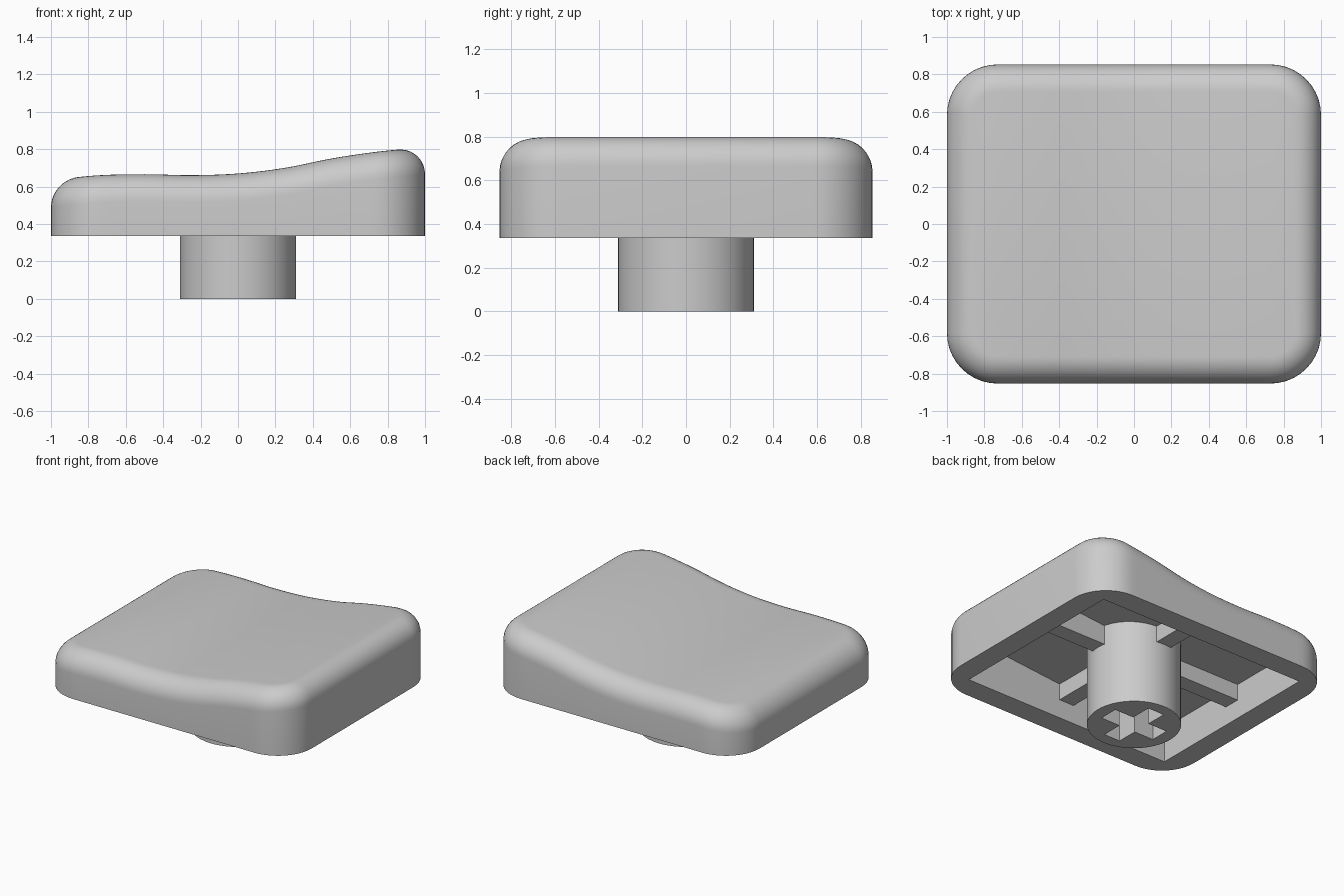
import bpy, bmesh, math

if "Cube" in bpy.data.objects:
    bpy.data.objects.remove(bpy.data.objects["Cube"])

HX, HY, BASE = 1.0, 0.853, 0.335      # half sizes and underside of the cap
CORNER, FILLET = 0.27, 0.145          # plan corner and top edge radii
TOP = [0.635, 0.66, 0.666, 0.661, 0.67, 0.70, 0.75, 0.787, 0.81]

grey = bpy.data.materials.new("light_grey_plastic")
grey.use_nodes = True
color = (0.6, 0.6, 0.6, 1)
grey.diffuse_color = color
grey.node_tree.nodes["Principled BSDF"].inputs["Base Color"].default_value = color


def top_height(x):
    """Smooth curve through the evenly spaced top heights."""
    t = (x + HX) / (2 * HX) * (len(TOP) - 1)
    i = max(0, min(int(t), len(TOP) - 2))
    f = t - i
    b, c = TOP[i], TOP[i + 1]
    a = TOP[i - 1] if i > 0 else 2 * b - c
    d = TOP[i + 2] if i + 2 < len(TOP) else 2 * c - b
    return b + f / 2 * (c - a + f * (2*a - 5*b + 4*c - d + f * (3*(b - c) + d - a)))


def make_object(name, bm):
    bmesh.ops.recalc_face_normals(bm, faces=bm.faces[:])
    mesh = bpy.data.meshes.new(name)
    bm.to_mesh(mesh)
    bm.free()
    mesh.materials.append(grey)
    obj = bpy.data.objects.new(name, mesh)
    bpy.context.collection.objects.link(obj)
    return obj


def box(name, x, y, z0, z1):
    """Box centred on the z axis with half sizes x and y."""
    bm = bmesh.new()
    bmesh.ops.create_cube(bm, size=2)
    for v in bm.verts:
        v.co = (v.co.x * x, v.co.y * y, z1 if v.co.z > 0 else z0)
    return make_object(name, bm)


def cut(obj, cutters):
    """Subtract the cutters, bake the result and remove them."""
    for c in cutters:
        c.hide_render = True
        mod = obj.modifiers.new("cut", 'BOOLEAN')
        mod.operation, mod.solver, mod.object = 'DIFFERENCE', 'EXACT', c
    bpy.context.view_layer.update()
    graph = bpy.context.evaluated_depsgraph_get()
    mesh = bpy.data.meshes.new_from_object(obj.evaluated_get(graph))
    obj.modifiers.clear()
    obj.data = mesh
    for c in cutters:
        bpy.data.objects.remove(c)


def smooth(obj):
    bpy.ops.object.select_all(action='DESELECT')
    obj.select_set(True)
    bpy.context.view_layer.objects.active = obj
    bpy.ops.object.shade_smooth_by_angle(angle=math.radians(35))


def half_outline(inset):
    """Front half of the rounded rectangle, from left to right."""
    cx, cy, r = HX - CORNER, HY - CORNER, CORNER - inset
    arc, side = 10, 32
    pts = []
    for i in range(arc + 1):
        a = math.pi / 2 * i / arc
        pts.append((-cx - r * math.cos(a), -cy - r * math.sin(a)))
    right = [(-x, y) for x, y in reversed(pts)]
    line = [(cx * (2 * i / side - 1), -cy - r) for i in range(1, side)]
    return pts + line + right


# Cap shell: stacked outlines, rounded over to the curved top
bm = bmesh.new()


def ring(inset, height):
    half = half_outline(inset)
    full = half + [(x, -y) for x, y in reversed(half)]
    return [bm.verts.new((x, y, height(x))) for x, y in full]


rings = [ring(0, lambda x: BASE)]
STEPS = 10
for k in range(STEPS + 1):
    a = math.pi / 2 * k / STEPS
    drop = FILLET * (1 - math.sin(a))
    rings.append(ring(FILLET * (1 - math.cos(a)), lambda x: top_height(x) - drop))
n = len(rings[0])
for lo, hi in zip(rings, rings[1:]):
    for i in range(n):
        j = (i + 1) % n
        bm.faces.new((lo[i], lo[j], hi[j], hi[i]))
last = rings[-1]
for i in range(n // 2 - 1):
    bm.faces.new((last[i], last[i + 1], last[n - 2 - i], last[n - 1 - i]))
bm.faces.new(rings[0][::-1])
cap = make_object("cap_shell", bm)

# Hollow underside
bm = bmesh.new()
profile = [(-0.84, 0.2), (0.84, 0.2), (0.84, 0.63), (0.5, 0.63), (0.05, 0.59), (-0.84, 0.59)]
face = bm.faces.new([bm.verts.new((x, -0.69, z)) for x, z in profile])
moved = bmesh.ops.extrude_face_region(bm, geom=[face])["geom"]
bmesh.ops.translate(bm, vec=(0, 1.38, 0),
                    verts=[g for g in moved if isinstance(g, bmesh.types.BMVert)])
cut(cap, [make_object("cavity_cutter", bm)])
smooth(cap)

# Stem with a cross-shaped socket
bm = bmesh.new()
bmesh.ops.create_cone(bm, cap_ends=True, segments=64, radius1=0.31, radius2=0.31, depth=0.62)
bmesh.ops.translate(bm, verts=bm.verts[:], vec=(0, 0, 0.31))
stem = make_object("stem", bm)
cut(stem, [box("socket_cutter_x", 0.22, 0.07, -0.1, 0.43),
           box("socket_cutter_y", 0.065, 0.225, -0.1, 0.43)])
smooth(stem)

# Stiffening ribs under the top
box("rib_across", 0.85, 0.06, 0.472, 0.632)
box("rib_lengthwise", 0.06, 0.70, 0.472, 0.632)
